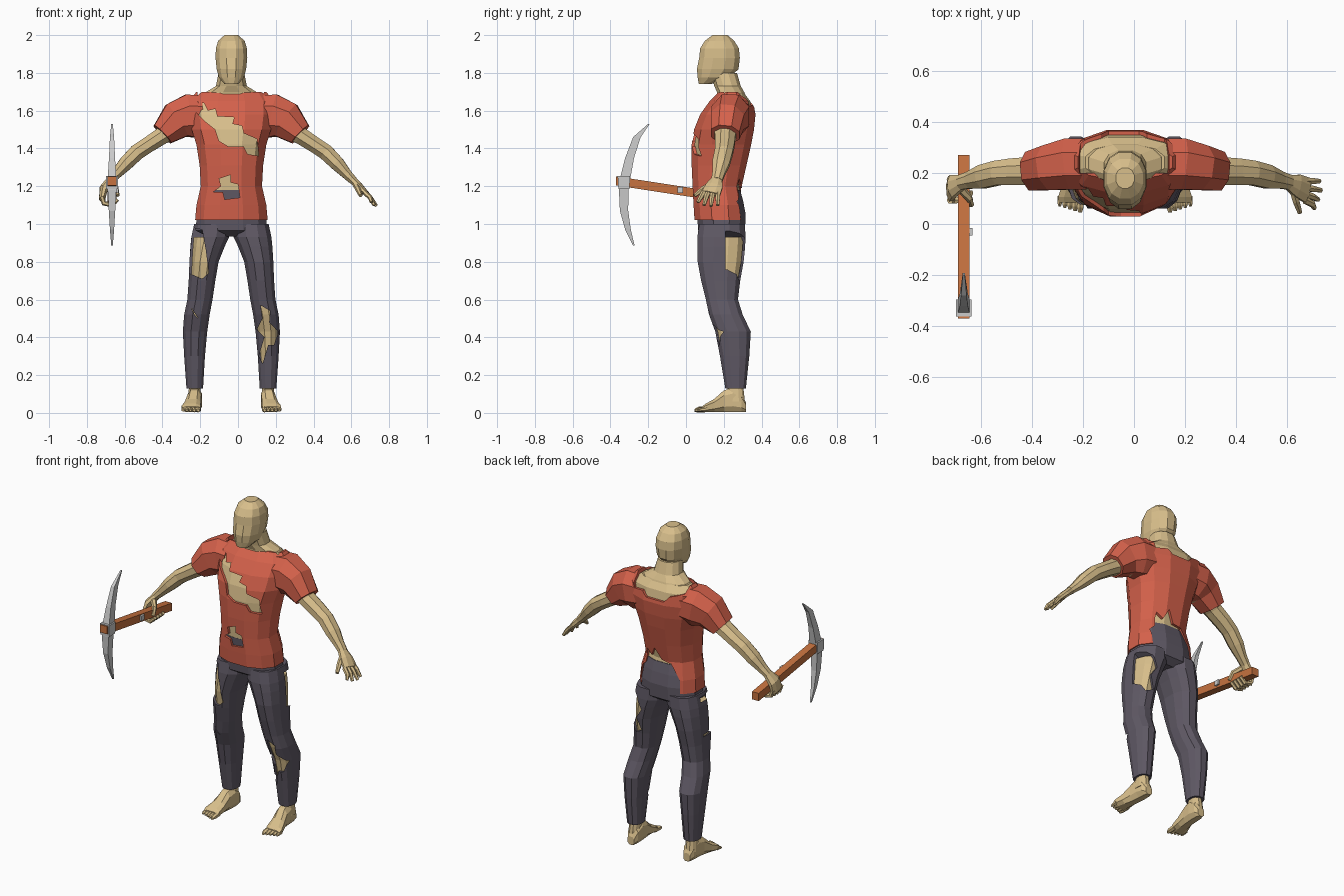
import bpy, bmesh
from math import cos, sin, pi
from mathutils import Vector as V

CX = -0.035          # body centre line


def material(name, rgb):
    m = bpy.data.materials.new(name)
    m.diffuse_color = (*rgb, 1)
    return m


SKIN = material("skin", (.69, .52, .26))
RED = material("red_cloth", (.66, .12, .07))
DARK = material("dark_cloth", (.115, .1, .13))
WOOD = material("wood", (.57, .17, .05))


def finish(name, bm, mat):
    bmesh.ops.recalc_face_normals(bm, faces=bm.faces)
    me = bpy.data.meshes.new(name)
    bm.to_mesh(me)
    bm.free()
    ob = bpy.data.objects.new(name, me)
    bpy.context.collection.objects.link(ob)
    if mat:
        me.materials.append(mat)
    return ob


def loft(name, rings, mat, n=8, p=1.0, s=1):
    """Skin closed rings given as (centre, u radius vector, v radius vector)."""
    bm = bmesh.new()
    k = cos(pi / n) ** p
    f = lambda a: (abs(a) ** p) * (1 if a > 0 else -1) / k
    loops = []
    for c, u, v in rings:
        loop = []
        for i in range(n):
            a = 2 * pi * (i + .5) / n
            q = V(c) + V(u) * f(cos(a)) + V(v) * f(sin(a))
            loop.append(bm.verts.new((s * q.x + CX, q.y, q.z)))
        loops.append(loop)
    for a, b in zip(loops, loops[1:]):
        for i in range(n):
            j = (i + 1) % n
            bm.faces.new((a[i], a[j], b[j], b[i]))
    bm.faces.new(loops[0])
    bm.faces.new(loops[-1])
    return finish(name, bm, mat)


def stack(name, rows, mat, n=12, p=.85, s=1, inset=0):
    """Horizontal slices: (z, x0, x1, y0, y1)."""
    return loft(name, [(((a + b) / 2, (c + d) / 2, z), ((b - a) / 2 - inset, 0, 0),
                        (0, (d - c) / 2 - inset, 0)) for z, a, b, c, d in rows], mat, n, p, s)


def tube(name, pts, mat, n=8, p=1.0, s=1):
    """Sweep along (x, y, z, width in y, thickness)."""
    P = [V(q[:3]) for q in pts]
    rings = []
    for i, q in enumerate(pts):
        t = (P[min(i + 1, len(P) - 1)] - P[max(i - 1, 0)]).normalized()
        u = V((0, 1, 0))
        u = (u - u.dot(t) * t).normalized()
        rings.append((P[i], u * q[3], t.cross(u) * q[4]))
    return loft(name, rings, mat, n, p, s)


def cut(ob, outline, y0, y1):
    """Cut a jagged hole (x, z outline) into an object between y0 and y1."""
    bm = bmesh.new()
    A = [bm.verts.new((x, y0, z)) for x, z in outline]
    B = [bm.verts.new((x, y1, z)) for x, z in outline]
    bm.faces.new(A)
    bm.faces.new(B)
    for i in range(len(A)):
        j = (i + 1) % len(A)
        bm.faces.new((A[i], A[j], B[j], B[i]))
    c = finish("cutter", bm, None)
    c.hide_render = True
    m = ob.modifiers.new("tear", 'BOOLEAN')
    m.operation, m.object, m.solver = 'DIFFERENCE', c, 'EXACT'
    bpy.context.view_layer.objects.active = ob
    bpy.ops.object.modifier_apply(modifier=m.name)
    bpy.data.objects.remove(c)


# Torso, shirt and head
trunk = [(z, -r, r, a, b) for z, r, a, b in [
    (1.02, .192, .045, .32), (1.10, .185, .04, .315), (1.20, .162, .035, .295),
    (1.31, .168, .03, .32), (1.42, .185, .03, .345), (1.50, .21, .043, .36),
    (1.58, .222, .075, .368), (1.65, .222, .125, .355), (1.70, .185, .175, .31)]]
shirt = stack("shirt_body", trunk, RED)
stack("torso", trunk[1:-1] + [(1.69, -.17, .17, .16, .325)], SKIN, inset=.015)
stack("neck", [(1.64, -.18, .18, .16, .33), (1.695, -.14, .14, .165, .31),
               (1.73, -.082, .082, .15, .29), (1.80, -.068, .068, .13, .27)], SKIN)
stack("head", [(z, -r, r, a, b) for z, r, a, b in [
    (1.74, .036, .068, .13), (1.775, .066, .062, .23), (1.82, .078, .058, .278),
    (1.88, .084, .07, .285), (1.93, .082, .075, .28), (1.97, .07, .10, .255),
    (2.0, .036, .14, .22)]], SKIN, p=.9)

neckline = [(-.23, 1.8), (-.21, 1.66), (-.13, 1.635), (-.1, 1.60), (.02, 1.60),
            (.05, 1.63), (.12, 1.62), (.16, 1.8)]
cut(shirt, neckline, .2, .6)
# Chest and belly tears, torn back hem
cut(shirt, [(-.21, 1.64), (-.18, 1.64), (-.16, 1.60), (-.12, 1.61), (-.11, 1.57), (-.02, 1.565),
            (-.03, 1.53), (.02, 1.52), (.03, 1.48), (.1, 1.45), (.11, 1.36), (.05, 1.37),
            (.03, 1.41), (-.05, 1.41), (-.1, 1.44), (-.12, 1.50), (-.17, 1.54), (-.22, 1.59)], -.2, .2)
cut(shirt, [(-.1, 1.24), (-.04, 1.26), (-.04, 1.22), (0, 1.21), (.01, 1.14), (-.07, 1.13),
            (-.08, 1.17), (-.13, 1.17), (-.09, 1.2)], -.2, .12)
cut(shirt, [(-.17, .95), (-.16, 1.1), (-.1, 1.19), (-.04, 1.2), (0, 1.27), (.03, 1.21),
            (.07, 1.24), (.08, 1.15), (.11, 1.12), (.1, .95)], .2, .6)

# Arms and sleeves
arm = [(.13, .235, 1.57, .085, .095), (.29, .22, 1.535, .07, .08), (.37, .207, 1.465, .055, .045),
       (.44, .205, 1.42, .052, .042), (.50, .2, 1.38, .048, .042), (.56, .185, 1.32, .046, .038),
       (.61, .172, 1.265, .033, .027), (.645, .163, 1.23, .029, .022)]
sleeve = [(.15, .235, 1.575, .1, .105), (.22, .235, 1.572, .1, .115),
          (.29, .22, 1.548, .088, .1), (.365, .207, 1.475, .076, .064)]
for s, side in ((1, "left"), (-1, "right")):
    tube(side + "_arm", arm, SKIN, s=s)
    sl = tube(side + "_sleeve", sleeve, RED, s=s, p=.9)
    cut(sl, neckline, .2, .6)

# Open hand
tube("open_palm", [(.64, .163, 1.235, .029, .02), (.675, .15, 1.20, .045, .02),
                   (.715, .132, 1.16, .05, .014)], SKIN)
for i, (x, y, z) in enumerate([(.762, .168, 1.10), (.768, .132, 1.095), (.757, .095, 1.10), (.742, .062, 1.115)]):
    b = .168 - .025 * i
    tube("open_finger", [(.705, b, 1.168, .013, .012), (.735, (b + y) / 2, 1.14, .012, .011),
                         (x, y, z, .008, .008)], SKIN, n=6)
tube("open_thumb", [(.655, .145, 1.215, .015, .014), (.67, .09, 1.185, .013, .013),
                    (.685, .045, 1.15, .009, .009)], SKIN, n=6)

# Gripping hand
tube("grip_palm", [(.64, .165, 1.235, .029, .02), (.675, .148, 1.19, .045, .022),
                   (.685, .135, 1.13, .048, .016)], SKIN, s=-1)
for i in range(4):
    y = .175 - .027 * i
    tube("grip_finger", [(.686, y, 1.145, .013, .012), (.675, y, 1.11, .013, .012),
                         (.635, y, 1.10, .012, .011), (.602, y, 1.13, .01, .009)], SKIN, n=6, s=-1)
tube("grip_thumb", [(.645, .14, 1.215, .016, .015), (.61, .1, 1.19, .013, .012),
                    (.602, .075, 1.15, .01, .009)], SKIN, n=6, s=-1)

# Trousers, legs and feet
stack("trouser_hips", [(z, -r, r, a, b) for z, r, a, b in [
    (.935, .13, .11, .27), (.965, .19, .065, .312), (1.05, .182, .058, .316),
    (1.12, .173, .053, .303), (1.18, .158, .05, .287)]], DARK)
leg = [(1.0, .01, .197, .07, .312), (.93, .012, .212, .06, .315), (.88, .036, .217, .06, .313),
       (.8, .068, .222, .062, .305), (.7, .085, .226, .08, .287), (.6, .1, .233, .105, .275),
       (.52, .115, .25, .122, .3), (.43, .128, .257, .155, .343), (.3, .14, .25, .18, .335),
       (.13, .15, .238, .208, .317)]
for s, side in ((1, "left"), (-1, "right")):
    trouser = stack(side + "_trouser_leg", leg, DARK, s=s)
    if s == 1:       # shin tear and back thigh tear
        cut(trouser, [(.12, .57), (.17, .54), (.165, .48), (.215, .43), (.19, .36), (.16, .36),
                      (.13, .26), (.11, .3), (.14, .4), (.1, .44), (.13, .5)], -.2, .23)
        cut(trouser, [(.12, .93), (.18, .97), (.21, .87), (.19, .76), (.15, .70), (.1, .72),
                      (.13, .8), (.09, .86)], .21, .5)
    else:            # front thigh tear and knee slit
        cut(trouser, [(-.24, .98), (-.19, .97), (-.17, .86), (-.155, .74), (-.19, .71),
                      (-.26, .74)], -.2, .2)
        cut(trouser, [(-.25, .56), (-.21, .5), (-.23, .52)], -.2, .2)
    stack(side + "_leg", leg[1:] + [(.06, .15, .245, .205, .325)], SKIN, s=s, inset=.013)
    foot = [(.318, .192, .022, .05), (.295, .192, .034, .10), (.25, .193, .037, .13),
            (.2, .197, .037, .115), (.15, .205, .043, .07), (.105, .213, .05, .045), (.085, .214, .047, .03)]
    loft(side + "_foot", [((x, y, h / 2 + .004), (w, 0, 0), (0, 0, h / 2)) for y, x, w, h in foot],
         SKIN, p=.75, s=s)
    for i in range(5):
        x, r = .176 + .02 * i, .014 - .0012 * i
        loft(side + "_toe", [((x, y, z), (r * k, 0, 0), (0, 0, r * k)) for y, z, k in
             ((.11, .02, 1), (.065 + .004 * i, .017, .95), (.045 + .006 * i, .013, .5))], SKIN, n=6, s=s)

# Pickaxe
px = -.632
loft("pickaxe_handle", [((px, y, z), (.023, 0, 0), (0, 0, .024)) for y, z in
                        ((-.37, 1.228), (.27, 1.13))], WOOD, n=4, p=0)
stack("pickaxe_blade", [(z, px - t, px + t, a, b) for z, a, b, t in [
    (1.53, -.2, -.192, .004), (1.46, -.28, -.24, .011), (1.35, -.322, -.275, .016),
    (1.24, -.35, -.295, .023), (1.18, -.355, -.305, .023), (1.07, -.35, -.306, .017),
    (.97, -.322, -.292, .011), (.885, -.28, -.272, .004)]], None, n=4, p=0)
stack("pickaxe_collar", [(1.185, px - .031, px + .031, -.358, -.3),
                         (1.255, px - .031, px + .031, -.362, -.295)], None, n=4, p=0)
stack("handle_clip", [(1.165, px, px + .035, -.045, -.015),
                      (1.195, px, px + .035, -.045, -.015)], None, n=4, p=0)
